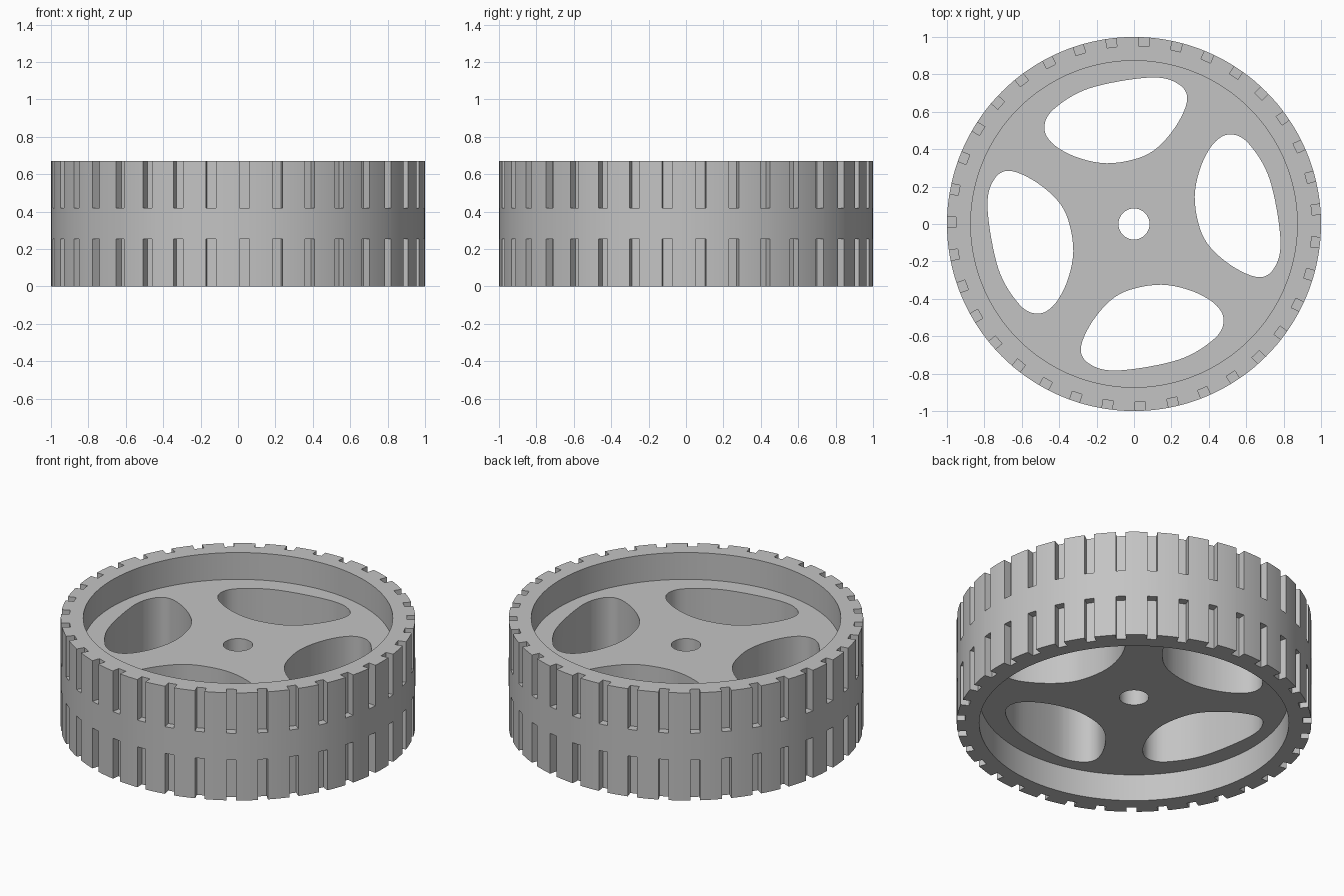
import bpy, bmesh, math
from mathutils import Vector, Matrix

HEIGHT, RIM_R, RECESS_R, BORE_R = 0.67, 1.0, 0.873, 0.083
DISC_LOW, DISC_HIGH = 0.167, 0.503
NOTCHES, NOTCH_WIDTH, NOTCH_FLOOR, NOTCH_LENGTH = 35, 0.055, 0.952, 0.252

cube = bpy.data.objects.get("Cube")
if cube:
    bpy.data.objects.remove(cube, do_unlink=True)

grey = bpy.data.materials.new("wheel grey")
grey.use_nodes = True
grey.diffuse_color = (0.55, 0.55, 0.55, 1)
grey.node_tree.nodes["Principled BSDF"].inputs["Base Color"].default_value = grey.diffuse_color


def finish(bm, name):
    bmesh.ops.recalc_face_normals(bm, faces=bm.faces)
    mesh = bpy.data.meshes.new(name)
    bm.to_mesh(mesh)
    bm.free()
    mesh.materials.append(grey)
    obj = bpy.data.objects.new(name, mesh)
    bpy.context.collection.objects.link(obj)
    return obj


def smooth_loop(points, steps=8):
    """Closed Catmull-Rom curve through the points."""
    pts = [Vector(p) for p in points]
    n, out = len(pts), []
    for i in range(n):
        a, b, c, d = (pts[(i + k) % n] for k in (-1, 0, 1, 2))
        for s in range(steps):
            t = s / steps
            out.append(0.5 * (2 * b + (c - a) * t + (2 * a - 5 * b + 4 * c - d) * t ** 2
                              + (3 * b - a - 3 * c + d) * t ** 3))
    return out


# Wheel body: rim, recessed disc and bore turned from one profile
bm = bmesh.new()
profile = [(BORE_R, DISC_LOW), (RECESS_R, DISC_LOW), (RECESS_R, 0), (RIM_R, 0),
           (RIM_R, HEIGHT), (RECESS_R, HEIGHT), (RECESS_R, DISC_HIGH), (BORE_R, DISC_HIGH)]
verts = [bm.verts.new((r, 0, z)) for r, z in profile]
edges = [bm.edges.new((verts[i - 1], verts[i])) for i in range(len(verts))]
bmesh.ops.spin(bm, geom=verts + edges, cent=(0, 0, 0), axis=(0, 0, 1),
               angle=math.tau, steps=144, use_merge=True)
bmesh.ops.remove_doubles(bm, verts=bm.verts, dist=1e-4)
wheel = finish(bm, "wheel_body")

# Tread notches: one row at each edge of the rim
bm = bmesh.new()
margin, depth = 0.1, 0.2
for i in range(NOTCHES):
    turn = Matrix.Rotation(math.radians(179.4) + math.tau * i / NOTCHES, 4, 'Z')
    for z in ((NOTCH_LENGTH - margin) / 2, HEIGHT - (NOTCH_LENGTH - margin) / 2):
        place = Matrix.Translation((NOTCH_FLOOR + depth / 2, 0, z))
        size = Matrix.Diagonal((depth, NOTCH_WIDTH, NOTCH_LENGTH + margin, 1))
        bmesh.ops.create_cube(bm, size=1, matrix=turn @ place @ size)

# Four swept windows through the disc
window = smooth_loop([(0.284, 0.66), (0.235, 0.75), (0.08, 0.783), (-0.24, 0.725),
                      (-0.43, 0.613), (-0.479, 0.515), (-0.433, 0.428), (-0.3, 0.355),
                      (-0.125, 0.325), (0.075, 0.374), (0.21, 0.503)])
for k in range(4):
    turn = Matrix.Rotation(k * math.pi / 2, 4, 'Z')
    base = bm.faces.new([bm.verts.new(turn @ Vector((p.x, p.y, DISC_LOW - margin)))
                         for p in window])
    grown = bmesh.ops.extrude_face_region(bm, geom=[base])["geom"]
    bmesh.ops.translate(bm, vec=(0, 0, DISC_HIGH - DISC_LOW + 2 * margin),
                        verts=[g for g in grown if isinstance(g, bmesh.types.BMVert)])
    if not base.is_valid:
        continue
cutter = finish(bm, "cutter")
cutter.hide_render = True

# Cut the notches and windows, then shade
cut = wheel.modifiers.new("cut", 'BOOLEAN')
cut.operation, cut.solver, cut.object = 'DIFFERENCE', 'EXACT', cutter
bpy.ops.object.select_all(action='DESELECT')
bpy.context.view_layer.objects.active = wheel
wheel.select_set(True)
bpy.ops.object.modifier_apply(modifier=cut.name)
bpy.data.objects.remove(cutter, do_unlink=True)
bpy.ops.object.shade_smooth_by_angle(angle=math.radians(30))
